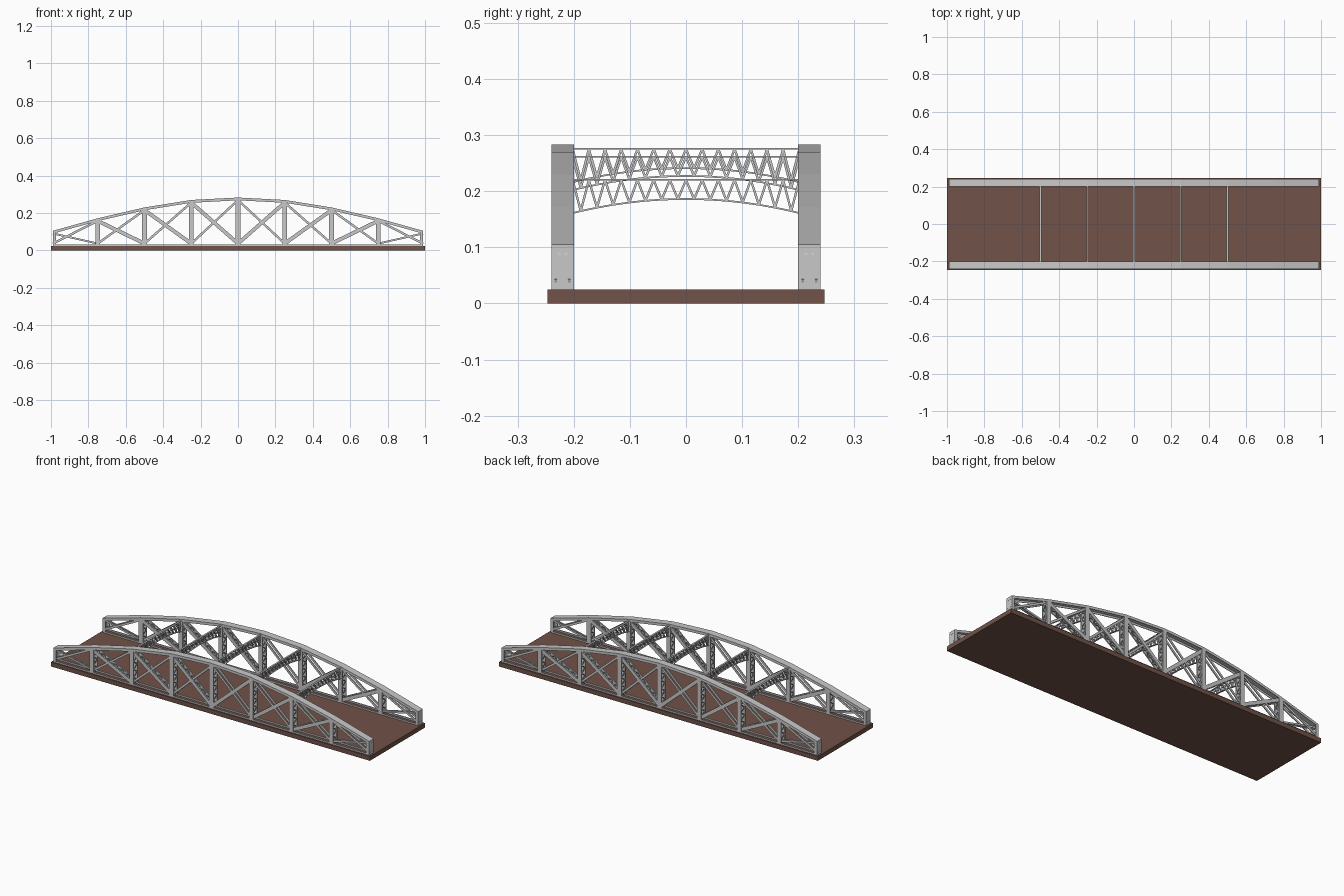
import bpy, bmesh, math
from mathutils import Vector, Matrix

if "Cube" in bpy.data.objects:
    bpy.data.objects.remove(bpy.data.objects["Cube"])

def material(name, col):
    m = bpy.data.materials.new(name)
    m.diffuse_color = (*col, 1)
    m.use_nodes = True
    m.node_tree.nodes["Principled BSDF"].inputs["Base Color"].default_value = m.diffuse_color
    return m

STEEL = material("light grey steel", (0.58, 0.58, 0.58))
BROWN = material("brown deck", (0.165, 0.085, 0.065))

def finish(name, bm, mat):
    me = bpy.data.meshes.new(name)
    bm.to_mesh(me)
    bm.free()
    me.materials.append(mat)
    ob = bpy.data.objects.new(name, me)
    bpy.context.collection.objects.link(ob)
    return ob

def box(bm, lo, hi):
    lo, hi = Vector(lo), Vector(hi)
    m = Matrix.Translation((lo + hi) / 2) @ Matrix.Diagonal((*(hi - lo), 1))
    bmesh.ops.create_cube(bm, size=1, matrix=m)

def bar(bm, p, q, w, t, ref=(0, 1, 0)):
    """Rectangular bar p->q, t thick along ref, w wide across it."""
    p, q, ref = Vector(p), Vector(q), Vector(ref)
    d = q - p
    z = d.normalized()
    x = ref.cross(z).normalized()
    y = z.cross(x)
    m = Matrix((x * w, y * t, d)).transposed().to_4x4()
    bmesh.ops.create_cube(bm, size=1, matrix=Matrix.Translation((p + q) / 2) @ m)

def channel_pair(bm, p, q, w, half=0.02, lip=0.006, th=0.003, pitch=0.022):
    """Two facing channels in the truss plane, joined by zigzag lacing."""
    p, q = Vector(p), Vector(q)
    d = q - p
    side = Vector((0, 1, 0)).cross(d.normalized())
    Y = Vector((0, 1, 0))
    for s in (-1, 1):
        o = Y * s * (half - th / 2)
        bar(bm, p + o, q + o, w, th)
        for e in (-1, 1):
            o2 = Y * s * (half - lip / 2) + side * e * (w / 2 - th / 2)
            bar(bm, p + o2, q + o2, th, lip)
    n = max(3, round(d.length / pitch))
    for e in (-1, 1):
        for i in range(n):
            f = 1 if i % 2 else -1
            o = side * e * (w / 2 - th)
            a = p + d * (i / n) + o + Y * f * (half - th)
            b = p + d * ((i + 1) / n) + o - Y * f * (half - th)
            bar(bm, a, b, 0.0045, 0.002, side)

DECK = 0.025
XS = [0, 0.25, 0.5, 0.75, 0.99]
ZS = [0.283, 0.27, 0.23, 0.172, 0.105]
YC = 0.22

# Deck slab
bm = bmesh.new()
box(bm, (-1, -0.247, 0), (1, 0.247, DECK))
finish("deck", bm, BROWN)

for sy, side_name in ((-1, "front"), (1, "back")):
    y = sy * YC
    posts, diags, chord, low = (bmesh.new() for _ in range(4))

    # Vertical posts with lacing
    for i in range(4):
        for sx in ((1,) if i == 0 else (-1, 1)):
            channel_pair(posts, (sx * XS[i], y, DECK), (sx * XS[i], y, ZS[i] - 0.006), 0.026)
    for sx in (-1, 1):
        # End posts: solid outer plate with side flanges
        a, b = sorted((sx * 0.986, sx * 0.99))
        box(posts, (a, y - 0.02, DECK), (b, y + 0.02, ZS[4] - 0.002))
        a, b = sorted((sx * 0.972, sx * 0.99))
        for s in (-1, 1):
            c = y + s * 0.0185
            box(posts, (a, c - 0.0015, DECK), (b, c + 0.0015, ZS[4] - 0.002))

        for i in range(4):
            x0, x1 = sx * XS[i], sx * XS[i + 1]
            z0, z1 = ZS[i], ZS[i + 1]
            # Diagonals: heavy laced one and light paired one
            top_out, bot_in = (x1, y, z1 - 0.014), (x0, y, DECK + 0.012)
            top_in, bot_out = (x0, y, z0 - 0.014), (x1, y, DECK + 0.012)
            if i < 3:
                channel_pair(diags, top_out, bot_in, 0.02, half=0.0165)
            for s in (-1, 1):
                o = Vector((0, s * 0.012, 0))
                bar(diags, Vector(top_in) + o, Vector(bot_out) + o, 0.012, 0.005)
                if i == 3:
                    bar(diags, Vector(top_out) + o * 0.5, Vector(bot_in) + o * 0.5, 0.010, 0.005)

    # Top chord: one inverted channel swept along the arch
    pts = [(-XS[i], ZS[i]) for i in range(4, 0, -1)] + list(zip(XS, ZS))
    prof = [(-.02, 0), (.02, 0), (.02, -.015), (.017, -.015),
            (.017, -.004), (-.017, -.004), (-.017, -.015), (-.02, -.015)]
    rings = [[chord.verts.new((px, y + a, pz + b)) for a, b in prof] for px, pz in pts]
    n = len(prof)
    for r, s in zip(rings, rings[1:]):
        for k in range(n):
            chord.faces.new((r[k], r[(k + 1) % n], s[(k + 1) % n], s[k]))
    chord.faces.new(rings[0])
    chord.faces.new(rings[-1][::-1])
    bmesh.ops.recalc_face_normals(chord, faces=chord.faces)

    # Bottom chord: twin flat bars on the deck
    for s in (-1, 1):
        c = y + s * 0.0165
        box(low, (-0.985, c - 0.003, DECK), (0.985, c + 0.003, DECK + 0.008))

    finish(side_name + "_posts", posts, STEEL)
    finish(side_name + "_diagonals", diags, STEEL)
    finish(side_name + "_top_chord", chord, STEEL)
    finish(side_name + "_bottom_chord", low, STEEL)

# Arched lattice cross braces over the road
HALF, N = 0.202, 28
for x, top in ((-.5, .222), (-.25, .263), (0, .277), (.25, .263), (.5, .222)):
    bm = bmesh.new()
    low_z = lambda v: top - 0.036 - 0.025 * (v / HALF) ** 2
    box(bm, (x - .005, -HALF, top - .003), (x + .005, HALF, top))
    ys = [-HALF + 2 * HALF * i / N for i in range(N + 1)]
    for i, (a, b) in enumerate(zip(ys, ys[1:])):
        bar(bm, (x, a, low_z(a)), (x, b, low_z(b)), 0.003, 0.010, (1, 0, 0))
        za, zb = (low_z(a), top - .002) if i % 2 else (top - .002, low_z(b))
        for s in (-1, 1):
            bar(bm, (x + s * .003, a, za), (x + s * .003, b, zb), 0.004, 0.002, (1, 0, 0))
    finish("cross_brace", bm, STEEL)
